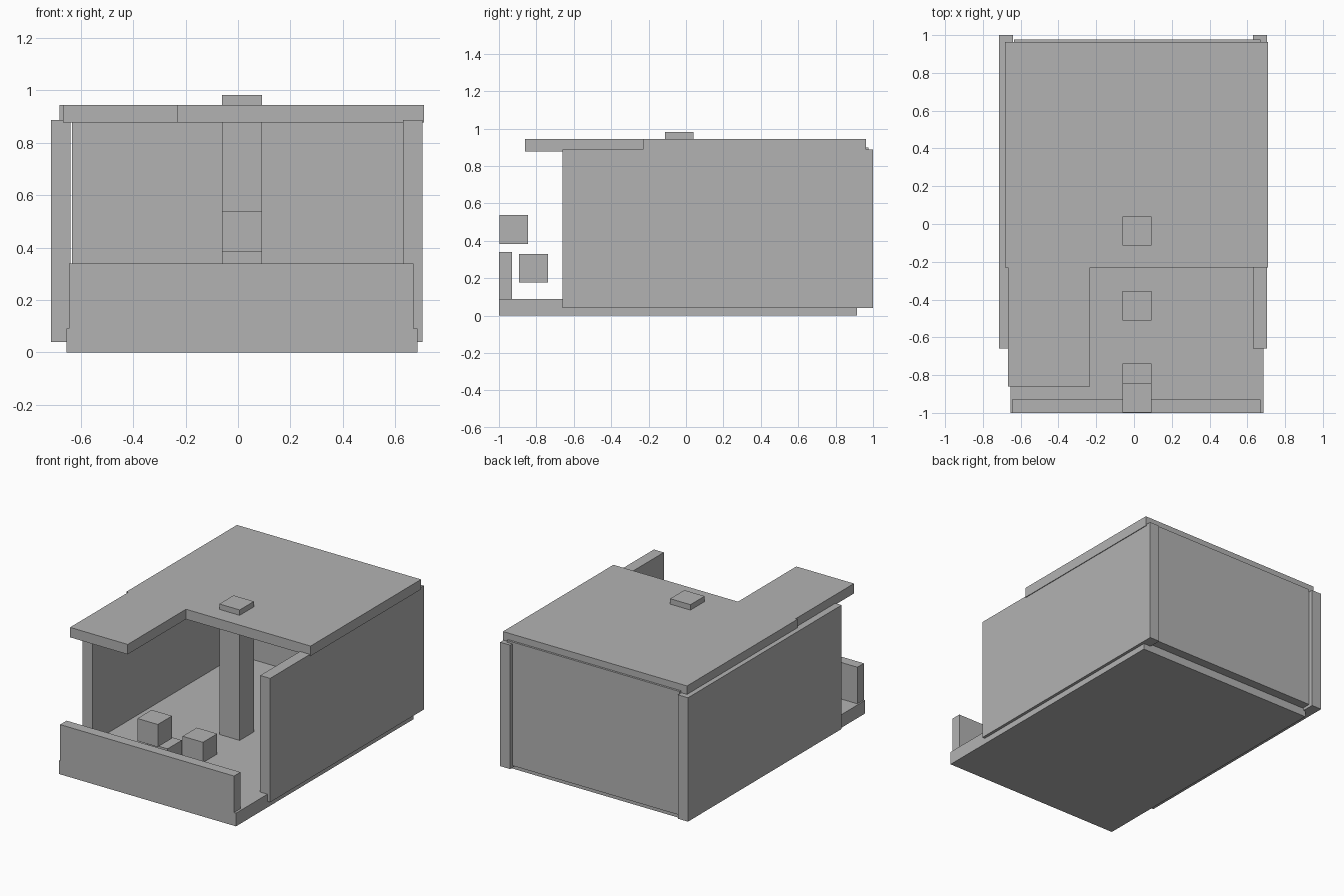
import bpy
import bmesh

default = bpy.data.objects.get("Cube")
if default:
    bpy.data.objects.remove(default, do_unlink=True)

# Single plain grey material
grey = bpy.data.materials.new("plain_grey")
grey.use_nodes = True
grey.diffuse_color = (0.45, 0.45, 0.45, 1)
grey.node_tree.nodes["Principled BSDF"].inputs["Base Color"].default_value = grey.diffuse_color


def prism(name, outline, z0, z1):
    """Extrude a flat outline upward from z0 to z1."""
    bm = bmesh.new()
    face = bm.faces.new([bm.verts.new((x, y, z0)) for x, y in outline])
    grown = bmesh.ops.extrude_face_region(bm, geom=[face])["geom"]
    top = [v for v in grown if isinstance(v, bmesh.types.BMVert)]
    bmesh.ops.translate(bm, verts=top, vec=(0, 0, z1 - z0))
    bmesh.ops.recalc_face_normals(bm, faces=bm.faces)
    mesh = bpy.data.meshes.new(name)
    bm.to_mesh(mesh)
    bm.free()
    mesh.materials.append(grey)
    obj = bpy.data.objects.new(name, mesh)
    bpy.context.collection.objects.link(obj)
    return obj


def box(name, x, y, z):
    outline = [(x[0], y[0]), (x[1], y[0]), (x[1], y[1]), (x[0], y[1])]
    return prism(name, outline, *z)


# Floor slab and low front wall
box("floor", (-0.655, 0.685), (-1, 0.915), (0, 0.09))
box("front_low_wall", (-0.645, 0.67), (-1, -0.93), (0.09, 0.34))

# Side walls and back wall
for name, x in (("right_wall", -0.715), ("left_wall", 0.63)):
    box(name, (x, x + 0.075), (-0.66, 1), (0.04, 0.887))
box("back_wall", (-0.635, 0.67), (0.905, 0.977), (0.055, 0.9))

# Roof with one open front corner
roof_outline = [(-0.668, -0.86), (-0.232, -0.86), (-0.232, -0.23), (0.71, -0.23),
                (0.71, 0.963), (-0.682, 0.963), (-0.682, -0.23), (-0.668, -0.23)]
prism("roof", roof_outline, 0.877, 0.945)

# Column through the roof
column_x = (-0.062, 0.092)
box("column", column_x, (-0.113, 0.04), (0.075, 0.982))

# Loose cubes in line with the column
size = 0.154
for name, y, z in (("upper_cube", -0.998, 0.383),
                   ("middle_cube", -0.892, 0.176),
                   ("floor_cube", -0.51, 0.075)):
    box(name, column_x, (y, y + size), (z, z + size))
